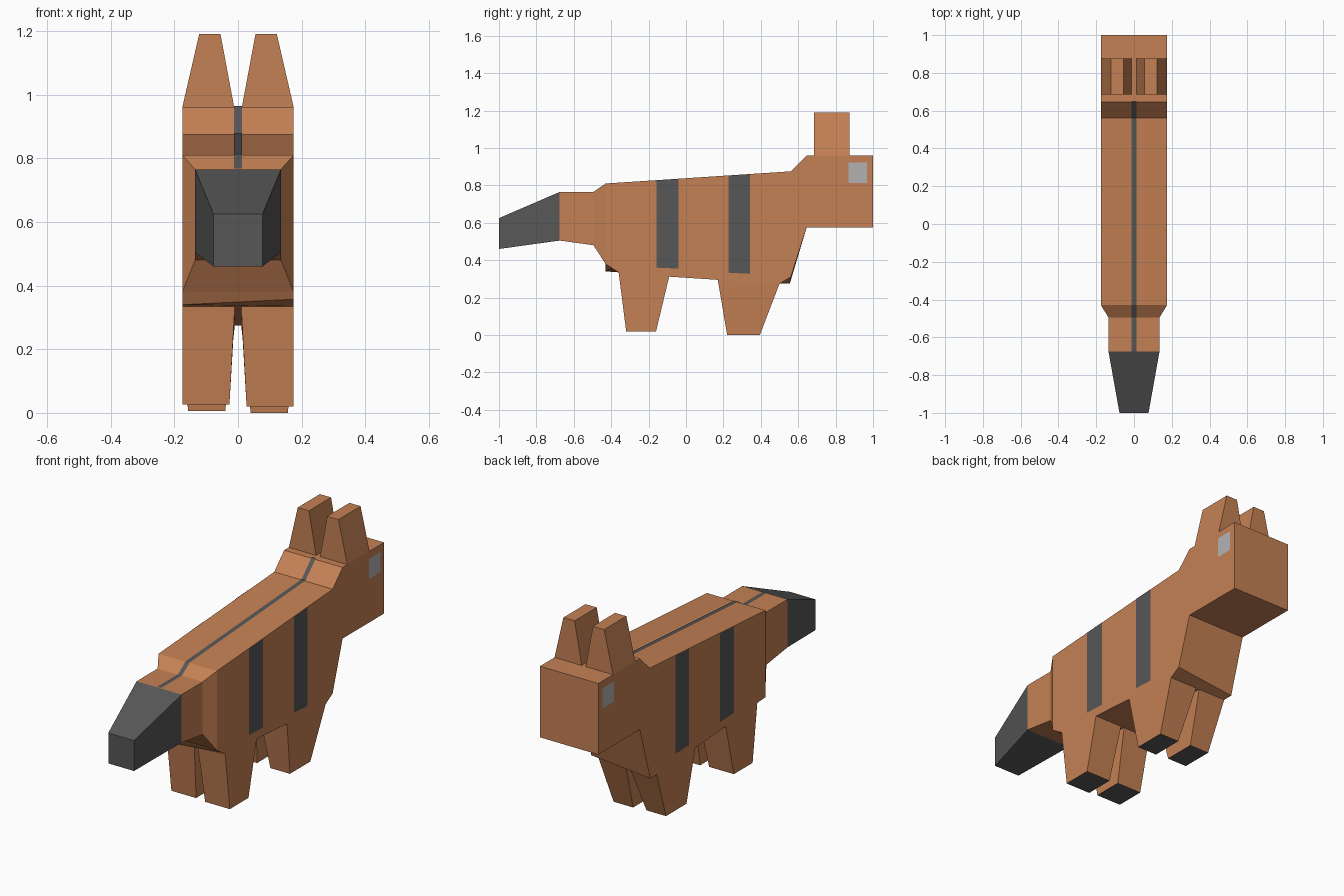
import bpy, bmesh

if "Cube" in bpy.data.objects:
    bpy.data.objects.remove(bpy.data.objects["Cube"])


def material(name, col):
    m = bpy.data.materials.new(name)
    m.diffuse_color = (*col, 1)
    m.use_nodes = True
    m.node_tree.nodes["Principled BSDF"].inputs["Base Color"].default_value = m.diffuse_color
    return m


FUR = material("orange_fur", (0.56, 0.22, 0.09))
DARK = material("dark_fur", (0.095, 0.095, 0.095))
PALE = material("pale_eye", (0.45, 0.45, 0.45))


def build(name, verts, faces, *mats, fix=True):
    me = bpy.data.meshes.new(name)
    me.from_pydata(verts, [], faces)
    bm = bmesh.new()
    bm.from_mesh(me)
    if fix:
        bmesh.ops.recalc_face_normals(bm, faces=bm.faces)
    bm.to_mesh(me)
    bm.free()
    for m in mats:
        me.materials.append(m)
    ob = bpy.data.objects.new(name, me)
    bpy.context.collection.objects.link(ob)
    return ob


def loft(name, rings, mat, caps=()):
    """Join equal-sized rings of points; caps lists the rings to close."""
    n = len(rings[0])
    verts = [p for r in rings for p in r]
    faces = [(k * n + i, k * n + (i + 1) % n, (k + 1) * n + (i + 1) % n, (k + 1) * n + i)
             for k in range(len(rings) - 1) for i in range(n)]
    faces += [tuple(range(k * n, k * n + n)) for k in caps]
    return build(name, verts, faces, mat)


def rect_y(y, w, z0, z1):
    return [(-w, y, z0), (w, y, z0), (w, y, z1), (-w, y, z1)]


def rect_z(s, x0, x1, y0, y1, z0, z1):
    return [(s * x0, y0, z0), (s * x1, y0, z0), (s * x1, y1, z1), (s * x0, y1, z1)]


W = 0.175

# Body and head: side profiles, slightly uneven between the two flanks
back = [(0.645, 0.575), (1.0, 0.575), (1.0, 0.96), (0.645, 0.96), (0.56, 0.875), (-0.43, 0.81)]
belly = [(-0.36, 0.335), (-0.09, 0.312), (0.17, 0.295), (0.5, 0.275)]
right = [(-0.43, 0.38), (-0.395, 0.357)] + belly + [(0.56, 0.31)] + back
left = [(-0.43, 0.38), (-0.43, 0.34)] + belly + [(0.555, 0.275)] + back
n = len(right)
verts = [(-W, y, z) for y, z in left] + [(W, y, z) for y, z in right]
faces = [(i, i + 1, n + i + 1, n + i) for i in range(n - 1)]
faces += [tuple(range(n)), tuple(range(n, 2 * n))]
build("body", verts, faces, FUR)

# Tail with dark tip
loft("tail_base", [rect_y(-0.43, W, 0.38, 0.81), rect_y(-0.495, 0.135, 0.48, 0.765),
                   rect_y(-0.675, 0.135, 0.505, 0.765)], FUR)
loft("tail_tip", [rect_y(-0.675, 0.135, 0.505, 0.765), rect_y(-1.0, 0.077, 0.46, 0.625)],
     DARK, caps=(1,))

for side, s in (("right", 1), ("left", -1)):
    lift = 0.0 if s > 0 else 0.006

    # Legs with dark soles
    legs = (("hind_leg", rect_z(s, 0.01, W, -0.36, -0.09, 0.335, 0.312),
             rect_z(s, 0.027, W, -0.32, -0.16, 0.02 + lift, 0.02 + lift)),
            ("front_leg", rect_z(s, 0.01, W, 0.17, 0.5, 0.295, 0.275),
             rect_z(s, 0.04, 0.157, 0.22, 0.395, lift, lift)))
    for name, top, sole in legs:
        leg = loft(f"{side}_{name}", [top, sole], FUR, caps=(1,))
        leg.data.materials.append(DARK)
        leg.data.polygons[4].material_index = 1

    # Ears
    loft(f"{side}_ear", [rect_z(s, 0.012, W, 0.685, 0.875, 0.96, 0.96),
                         rect_z(s, 0.055, 0.122, 0.685, 0.875, 1.19, 1.19)], FUR, caps=(1,))

    # Flank stripes and eyes: thin patches just off the side
    x = s * (W + 0.002)
    patches = (("rear_stripe", -0.157, -0.04, 0.36, 0.355, 0.827, 0.835, DARK),
               ("fore_stripe", 0.228, 0.342, 0.333, 0.327, 0.853, 0.86, DARK),
               ("eye", 0.87, 0.967, 0.813, 0.813, 0.922, 0.922, PALE))
    for name, y0, y1, b0, b1, t0, t1, mat in patches:
        face = (0, 1, 2, 3) if s > 0 else (3, 2, 1, 0)
        build(f"{side}_{name}", [(x, y0, b0), (x, y1, b1), (x, y1, t1), (x, y0, t0)],
              [face], mat, fix=False)

# Stripe along the spine
spine = [(-0.675, 0.765), (-0.495, 0.765), (-0.43, 0.81), (0.56, 0.875), (0.648, 0.961)]
verts = [(x, y, z + 0.003) for y, z in spine for x in (-0.012, 0.012)]
build("spine_stripe", verts,
      [(2 * i, 2 * i + 1, 2 * i + 3, 2 * i + 2) for i in range(len(spine) - 1)], DARK, fix=False)
